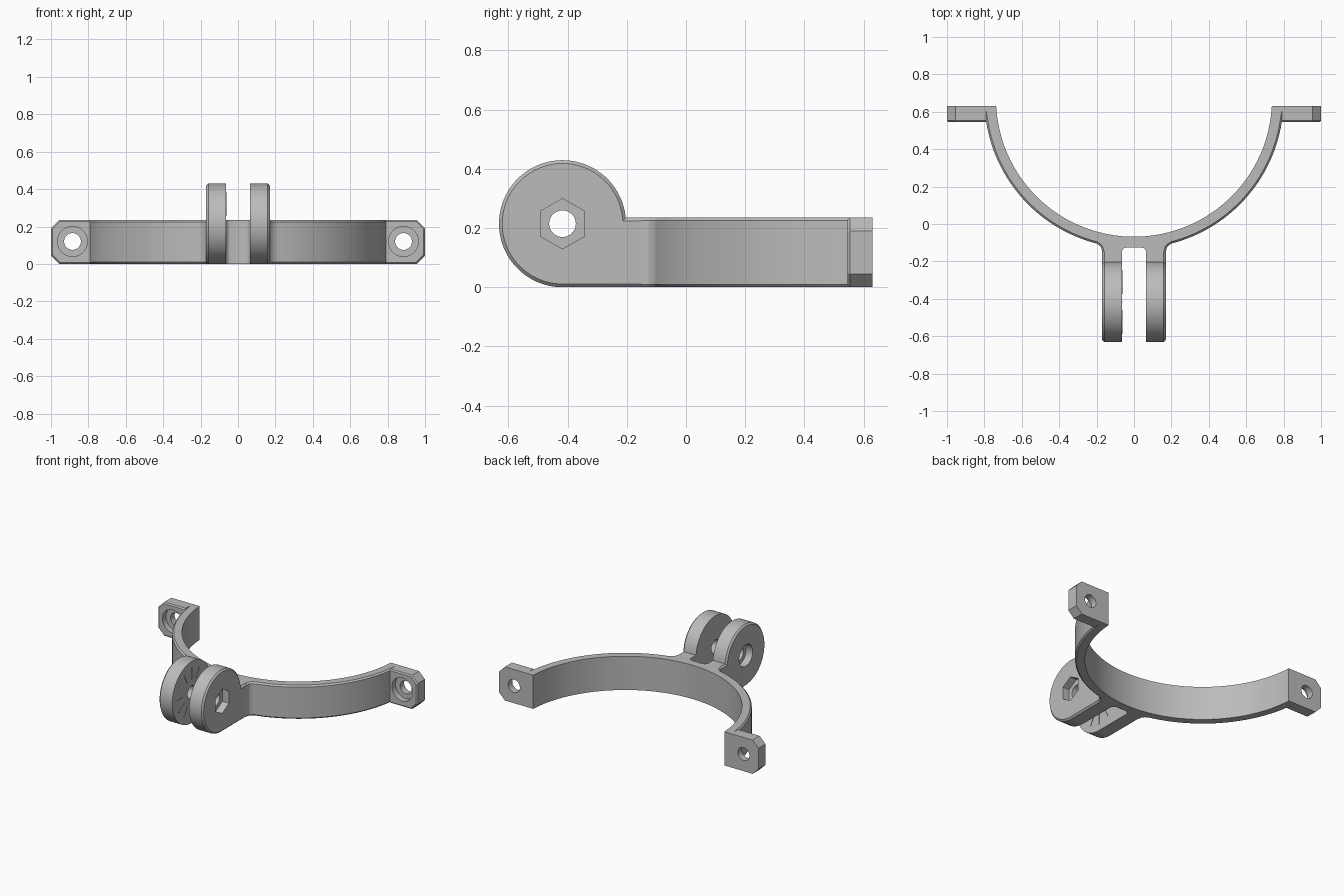
import bpy
import bmesh
from math import sin, cos, pi, asin, sqrt, radians

cube = bpy.data.objects.get("Cube")
if cube:
    bpy.data.objects.remove(cube, do_unlink=True)

grey = bpy.data.materials.new("plain grey")
grey.use_nodes = True
COLOUR = (0.5, 0.5, 0.5, 1)
grey.diffuse_color = COLOUR
grey.node_tree.nodes["Principled BSDF"].inputs["Base Color"].default_value = COLOUR

HEIGHT = 0.235                        # band height
RING_Y, R_IN, R_OUT = 0.67, 0.738, 0.80
BACK, FLANGE_FRONT, FLANGE_X = 0.63, 0.545, 0.79
ARM_START, ARM_IN, ARM_OUT = -0.15, 0.065, 0.17
EYE_Y, EYE_Z, EYE_R = -0.417, 0.2145, 0.2145
HOLE_R = 0.045


def arc(cu, cv, r, a0, a1, n):
    return [(cu + r * cos(a0 + (a1 - a0) * i / n),
             cv + r * sin(a0 + (a1 - a0) * i / n)) for i in range(n + 1)]


def circle(cu, cv, r, n=40, start=0.0):
    return arc(cu, cv, r, start, start + 2 * pi, n)[:-1]


def prism(name, outline, axis, lo, hi, chamfer=0, rule=None):
    """Extrude a closed outline along an axis and chamfer the edges that match a rule."""
    place = {"x": lambda u, v, w: (w, u, v),
             "y": lambda u, v, w: (u, w, v),
             "z": lambda u, v, w: (u, v, w)}[axis]
    bm = bmesh.new()
    base = bm.faces.new([bm.verts.new(place(u, v, lo)) for u, v in outline])
    made = bmesh.ops.extrude_face_region(bm, geom=[base])["geom"]
    shift = place(0, 0, hi - lo)
    bmesh.ops.translate(bm, vec=shift, verts=[g for g in made if isinstance(g, bmesh.types.BMVert)])
    bmesh.ops.recalc_face_normals(bm, faces=bm.faces)
    if chamfer:
        edges = [e for e in bm.edges if rule(e.verts[0].co, e.verts[1].co)]
        bmesh.ops.bevel(bm, geom=edges, offset=chamfer, segments=1, affect="EDGES")
    mesh = bpy.data.meshes.new(name)
    bm.to_mesh(mesh)
    bm.free()
    mesh.materials.append(grey)
    ob = bpy.data.objects.new(name, mesh)
    bpy.context.collection.objects.link(ob)
    return ob


def activate(ob):
    bpy.ops.object.select_all(action="DESELECT")
    ob.select_set(True)
    bpy.context.view_layer.objects.active = ob


def cut(ob, cutter):
    mod = ob.modifiers.new("cut", "BOOLEAN")
    mod.operation = "DIFFERENCE"
    mod.solver = "EXACT"
    mod.object = cutter
    activate(ob)
    bpy.ops.object.modifier_apply(modifier=mod.name)
    bpy.data.objects.remove(cutter, do_unlink=True)


# Half-ring band with the filleted root of the two arms
a_in = asin((BACK - RING_Y) / R_IN)
a_out = asin((FLANGE_FRONT - RING_Y) / R_OUT)
a_root = -pi / 2 + asin(0.2 / R_OUT)
inner = arc(0, RING_Y, R_IN, pi - a_in, 2 * pi + a_in, 72)
half = [(FLANGE_X, BACK)] + arc(0, RING_Y, R_OUT, a_out, a_root, 32)
half += [(0.186, -0.114), (0.176, -0.126), (ARM_OUT, ARM_START), (ARM_IN, ARM_START),
         (0.062, -0.139), (0.052, -0.129), (0.038, -0.125)]
mirrored = [(-x, y) for x, y in reversed(half)]


def band_edge(a, b):
    mid = (a + b) / 2
    radius = sqrt(mid.x ** 2 + (mid.y - RING_Y) ** 2)
    return (abs(a.z - b.z) < 0.001 and abs(mid.x) > ARM_OUT - 0.001
            and radius > R_OUT - 0.004 and mid.y < FLANGE_FRONT)


parts = [prism("clamp_band", inner + half + mirrored, "z", 0, HEIGHT, 0.01, band_edge)]

for side, s in (("left", 1), ("right", -1)):
    # Mounting flange with clipped corners and a counterbored screw hole
    c = 0.045
    plate = [(FLANGE_X, 0), (1 - c, 0), (1, c), (1, HEIGHT - c), (1 - c, HEIGHT), (FLANGE_X, HEIGHT)]
    flange = prism(side + "_flange", [(s * x, z) for x, z in plate], "y", FLANGE_FRONT, BACK, 0.008,
                   lambda a, b: max(a.y, b.y) < FLANGE_FRONT + 0.001
                   and abs(a.x + b.x) / 2 > FLANGE_X + 0.001)
    hx, hz = s * 0.885, 0.12
    cut(flange, prism("screw_cutter", circle(hx, hz, HOLE_R), "y", 0.5, 0.7))
    cut(flange, prism("head_cutter", circle(hx, hz, 0.08), "y", 0.5, FLANGE_FRONT + 0.04))
    parts.append(flange)

    # Hinge arm ending in a round eye
    a_top = asin((HEIGHT - EYE_Z) / EYE_R)
    profile = arc(EYE_Y, EYE_Z, EYE_R, a_top, 1.5 * pi, 56) + [(ARM_START, 0), (ARM_START, HEIGHT)]
    lo, hi = sorted((s * ARM_IN, s * ARM_OUT))
    arm = prism(side + "_hinge_arm", profile, "x", lo, hi, 0.011,
                lambda a, b: min(abs(a.x), abs(b.x)) > ARM_OUT - 0.001
                and (a.y + b.y) / 2 < ARM_START - 0.001)
    cut(arm, prism("pin_cutter", circle(EYE_Y, EYE_Z, HOLE_R), "x", lo - 0.1, hi + 0.05))
    # Hexagonal nut pocket on the left, round bolt-head pocket on the right
    pocket = circle(EYE_Y, EYE_Z, 0.085, 6, pi / 2) if s > 0 else circle(EYE_Y, EYE_Z, 0.075)
    p0, p1 = sorted((s * (ARM_OUT - 0.05), s * (ARM_OUT + 0.05)))
    cut(arm, prism("pocket_cutter", pocket, "x", p0, p1))
    parts.append(arm)

# Fine radial grip ribs on the inner face of the right arm
for i in range(12):
    a = 2 * pi * i / 12
    rib = [(EYE_Y + r * cos(a) - t * sin(a), EYE_Z + r * sin(a) + t * cos(a))
           for r, t in ((0.09, -0.003), (0.17, -0.003), (0.17, 0.003), (0.09, 0.003))]
    parts.append(prism("grip_rib", rib, "x", -ARM_IN - 0.001, -ARM_IN + 0.003))

for ob in parts:
    activate(ob)
    bpy.ops.object.shade_smooth_by_angle(angle=radians(25))
